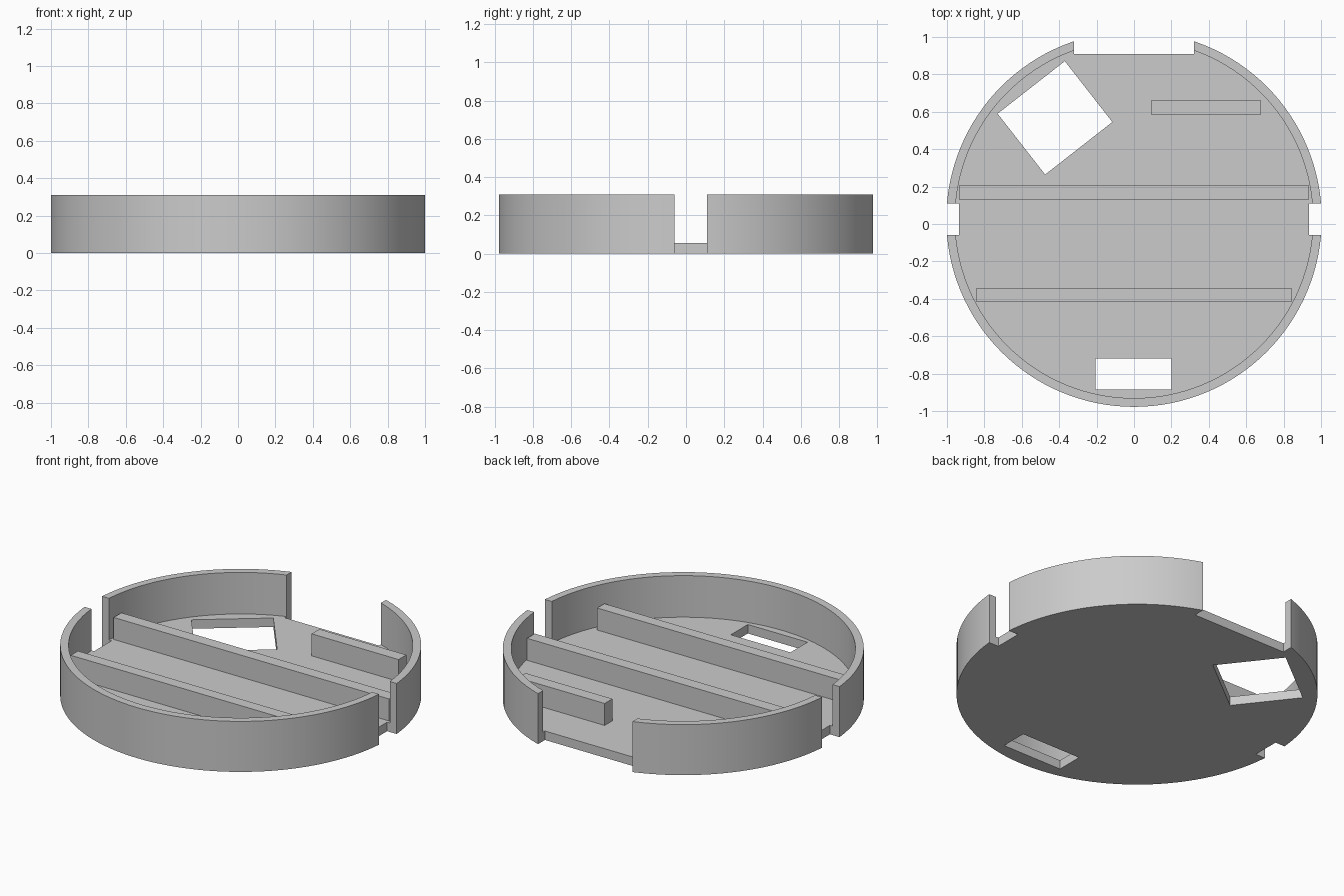
import bpy
import math

default = bpy.data.objects.get("Cube")
if default:
    bpy.data.objects.remove(default, do_unlink=True)

OUTER, INNER, CENTRE_Y = 1.0036, 0.957, 0.026
HEIGHT, FLOOR, BAR_TOP = 0.31, 0.055, 0.19

grey = bpy.data.materials.new("plain grey")
grey.use_nodes = True
grey.diffuse_color = (0.6, 0.6, 0.6, 1)
grey.node_tree.nodes["Principled BSDF"].inputs["Base Color"].default_value = (0.6, 0.6, 0.6, 1)


def box(name, x0, x1, y0, y1, z0, z1, turn=0):
    bpy.ops.mesh.primitive_cube_add(
        size=1, location=((x0 + x1) / 2, (y0 + y1) / 2, (z0 + z1) / 2))
    ob = bpy.context.object
    ob.name = name
    ob.scale = (x1 - x0, y1 - y0, z1 - z0)
    ob.rotation_euler.z = math.radians(turn)
    bpy.ops.object.transform_apply(location=False, rotation=True, scale=True)
    ob.data.materials.append(grey)
    return ob


def disc(name, radius, z0, z1):
    bpy.ops.mesh.primitive_cylinder_add(
        vertices=128, radius=radius, depth=z1 - z0,
        location=(0, CENTRE_Y, (z0 + z1) / 2))
    ob = bpy.context.object
    ob.name = name
    ob.data.materials.append(grey)
    return ob


def cut(target, cutter):
    cutter.hide_render = True
    mod = target.modifiers.new("cut", "BOOLEAN")
    mod.operation = "DIFFERENCE"
    mod.solver = "EXACT"
    mod.object = cutter
    bpy.context.view_layer.objects.active = target
    bpy.ops.object.modifier_apply(modifier=mod.name)
    bpy.data.objects.remove(cutter, do_unlink=True)


# Round tray: floor and rim in one piece
tray = disc("tray", OUTER, 0, HEIGHT)
cut(tray, disc("hollow_cutter", INNER, FLOOR, 1))

# Notches in the rim: one on each side, a wide one at the back
cut(tray, box("left_notch_cutter", 0.935, 1.2, -0.06, 0.11, -1, 1))
cut(tray, box("right_notch_cutter", -1.2, -0.935, -0.06, 0.11, -1, 1))
cut(tray, box("back_notch_cutter", -0.32, 0.32, 0.91, 1.2, -1, 1))

# Openings in the floor
cut(tray, box("front_slot_cutter", -0.205, 0.2, -0.885, -0.72, -1, 1))
hx, hy, hw, hd = -0.4225, 0.5675, 0.228, 0.2065
cut(tray, box("angled_hole_cutter", hx - hw, hx + hw, hy - hd, hy + hd, -1, 1, 38))

bpy.ops.object.select_all(action="DESELECT")
tray.select_set(True)
bpy.context.view_layer.objects.active = tray
bpy.ops.object.shade_smooth_by_angle(angle=math.radians(30))

# Upright ribs on the floor
box("middle_rib", -0.935, 0.935, 0.13, 0.205, FLOOR - 0.01, BAR_TOP)
box("front_rib", -0.845, 0.845, -0.415, -0.345, FLOOR - 0.01, BAR_TOP)
box("back_rib", 0.09, 0.68, 0.585, 0.66, FLOOR - 0.01, BAR_TOP)
